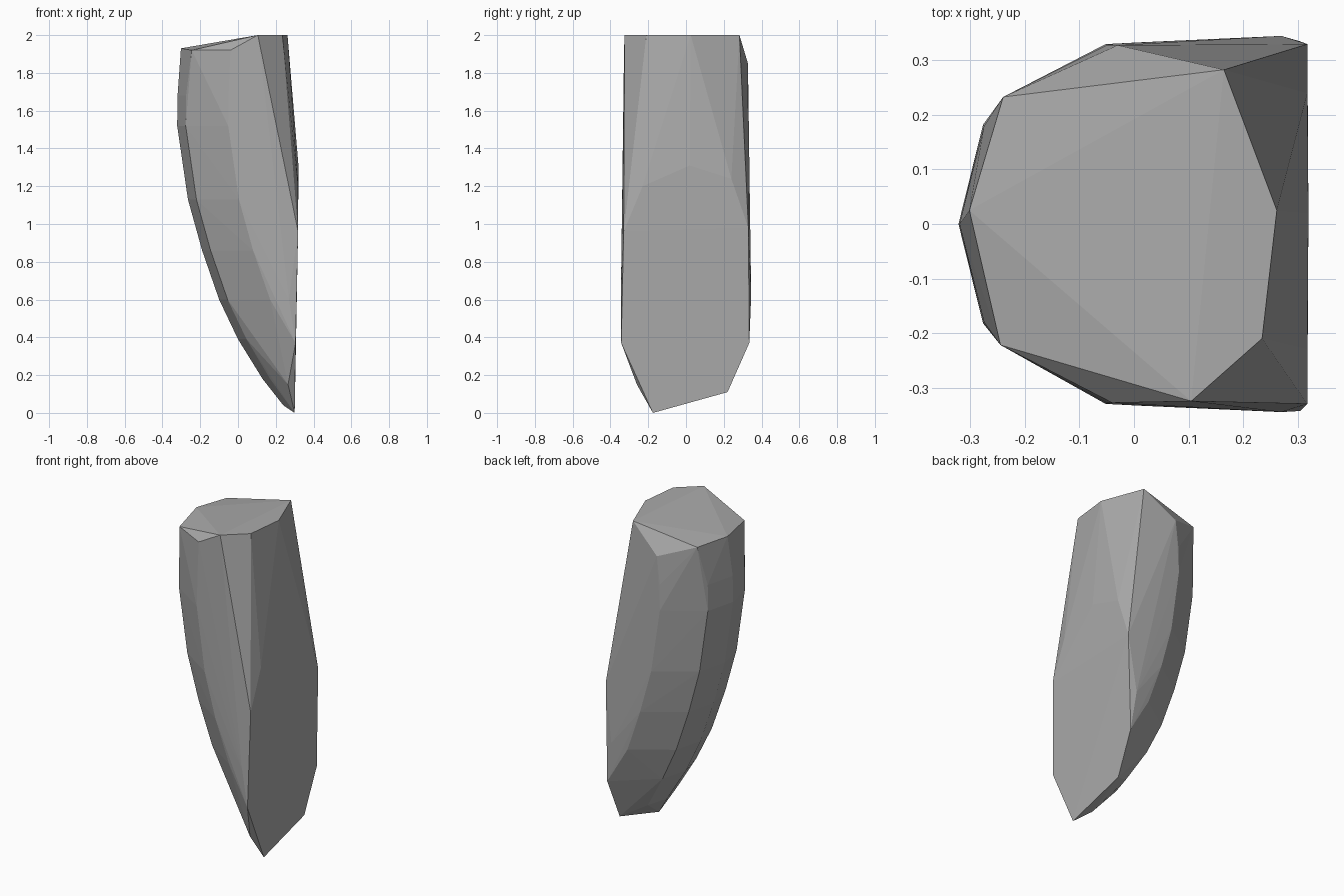
import bpy, bmesh

stone = bpy.data.materials.new("stone_grey")
stone.diffuse_color = (0.40, 0.40, 0.40, 1)

# Curved left side: (left edge x, height, inner half width, outer half width)
ribs = [(-0.32, 1.68, 0.18, 0.328), (-0.322, 1.52, 0.182, 0.33),
        (-0.265, 1.13, 0.182, 0.333), (-0.19, 0.86, 0.18, 0.335),
        (-0.10, 0.60, 0.175, 0.33), (0.0, 0.39, 0.165, 0.31)]
points = []
for x, z, inner, outer in ribs:
    points += [(x, 0, z)]
    for side in (-1, 1):
        points += [(x + 0.045, side * inner, z), (x + 0.27, side * outer, z)]

# Sloping top and its two chipped corners
points += [(0.105, -0.325, 2), (0.235, -0.21, 2), (0.262, 0.025, 2),
           (0.165, 0.283, 2), (-0.302, 0.025, 1.93), (-0.245, -0.222, 1.92),
           (-0.24, 0.233, 1.925), (-0.04, -0.328, 1.92), (-0.03, 0.328, 1.85)]

# Flat right side
points += [(0.318, -0.33, 0.96), (0.318, 0.33, 0.98), (0.318, -0.23, 1.2),
           (0.32, 0.02, 1.31), (0.318, 0.24, 1.24),
           (0.305, -0.343, 0.37), (0.305, 0.335, 0.37),
           (0.27, -0.345, 0.6), (0.27, 0.345, 0.62)]

# Pointed base
points += [(0.30, -0.175, 0), (0.30, 0.22, 0.11), (0.265, -0.26, 0.15),
           (0.24, -0.08, 0.04), (0.13, 0, 0.18), (0.17, 0.13, 0.18),
           (0.17, -0.15, 0.18)]

bm = bmesh.new()
for p in points:
    bm.verts.new(p)
hull = bmesh.ops.convex_hull(bm, input=bm.verts)
loose = {g for g in hull["geom_interior"] + hull["geom_unused"]
         if isinstance(g, bmesh.types.BMVert)}
bmesh.ops.delete(bm, geom=list(loose), context='VERTS')
bmesh.ops.recalc_face_normals(bm, faces=bm.faces)

mesh = bpy.data.meshes.new("rock_shard")
bm.to_mesh(mesh)
bm.free()
mesh.materials.append(stone)
bpy.context.collection.objects.link(bpy.data.objects.new("rock_shard", mesh))
